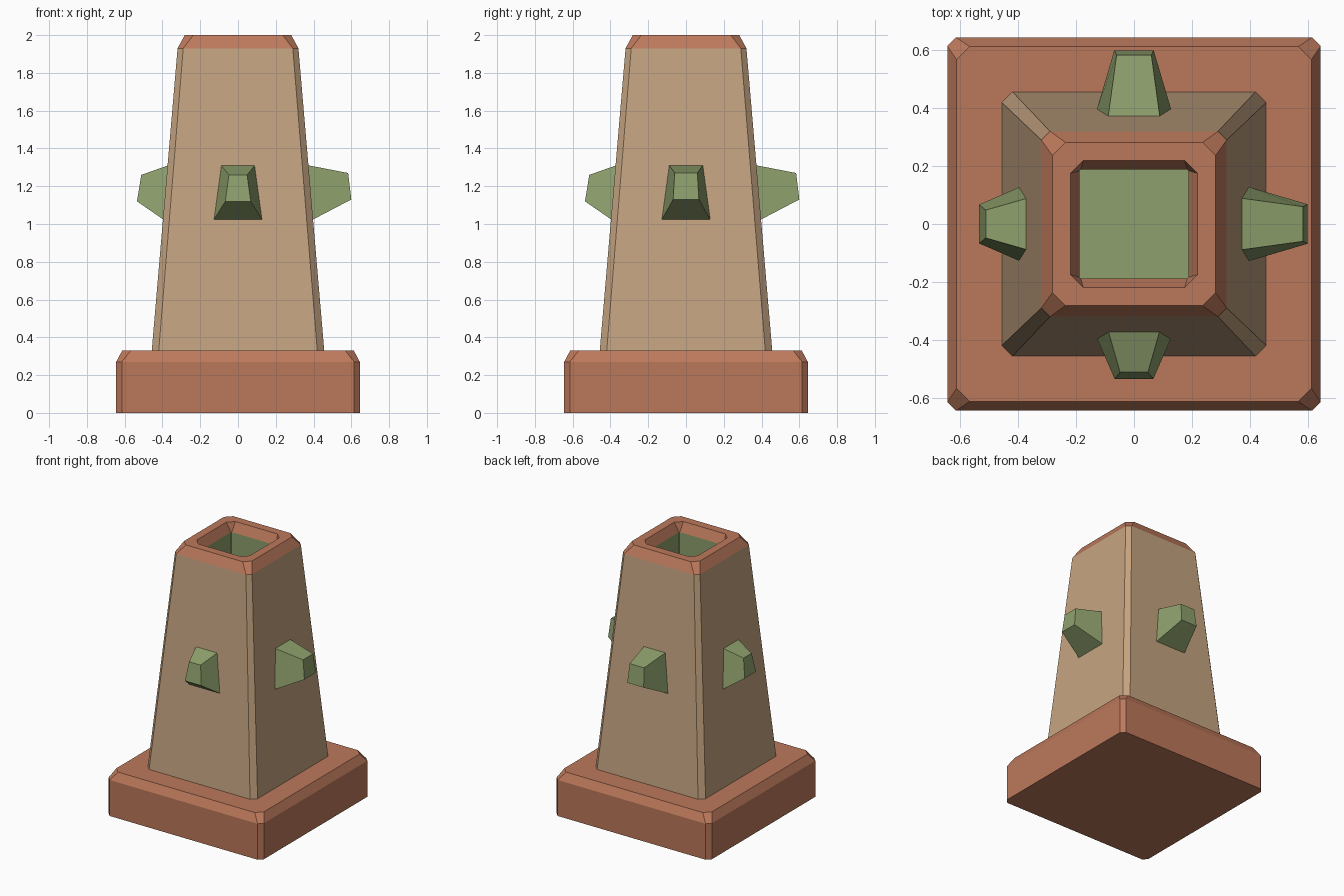
import bpy, bmesh
from math import pi
from mathutils import Matrix

if "Cube" in bpy.data.objects:
    bpy.data.objects.remove(bpy.data.objects["Cube"])


def material(name, color):
    m = bpy.data.materials.new(name)
    m.diffuse_color = (*color, 1)
    m.use_nodes = True
    m.node_tree.nodes["Principled BSDF"].inputs["Base Color"].default_value = m.diffuse_color
    return m


CLAY = material("clay", (0.50, 0.19, 0.105))
SAND = material("sand", (0.56, 0.37, 0.22))
GREEN = material("green", (0.27, 0.35, 0.15))


def octagon(h, c, z):
    """Square of half width h with corners cut by c."""
    k = h - c
    return [(x, y, z) for x, y in ((k, -h), (h, -k), (h, k), (k, h),
                                   (-k, h), (-h, k), (-h, -k), (-k, -h))]


def loft(name, rings, mats, segment_mats, cap_mats=(0, 0)):
    """Skin successive rings and cap both ends; one material per segment."""
    bm = bmesh.new()
    vs = [[bm.verts.new(p) for p in r] for r in rings]
    n = len(vs[0])
    for a, b, mi in zip(vs, vs[1:], segment_mats):
        for i in range(n):
            j = (i + 1) % n
            bm.faces.new((a[i], a[j], b[j], b[i])).material_index = mi
    bm.faces.new(vs[0][::-1]).material_index = cap_mats[0]
    bm.faces.new(vs[-1]).material_index = cap_mats[1]
    bmesh.ops.recalc_face_normals(bm, faces=bm.faces)
    me = bpy.data.meshes.new(name)
    bm.to_mesh(me)
    bm.free()
    for m in mats:
        me.materials.append(m)
    ob = bpy.data.objects.new(name, me)
    bpy.context.collection.objects.link(ob)
    return ob


# Chamfered plinth
loft("plinth", [octagon(0.645, 0.03, 0), octagon(0.645, 0.03, 0.27),
                octagon(0.613, 0.045, 0.33)], [CLAY], [0, 0])

# Tapered tower with clay rim and green recess in the top
loft("tower", [octagon(0.457, 0.037, 0.325), octagon(0.32, 0.03, 1.93),
               octagon(0.282, 0.045, 2.0), octagon(0.22, 0.045, 2.0),
               octagon(0.188, 0.004, 1.93), octagon(0.188, 0.004, 1.6)],
     [SAND, CLAY, GREEN], [0, 1, 1, 1, 2], (0, 2))


# Tapered studs, built facing +x then turned to each side
def stud(name, angle, bottom, top):
    root = [(0.39, -0.13, 1.02), (0.39, 0.13, 1.02),
            (0.365, 0.09, 1.312), (0.365, -0.09, 1.312)]
    (xb, wb, zb), (xt, wt, zt) = bottom, top
    tip = [(xb, -wb, zb), (xb, wb, zb), (xt, wt, zt), (xt, -wt, zt)]
    ob = loft(name, [root, tip], [GREEN], [0])
    ob.data.transform(Matrix.Rotation(angle, 4, 'Z'))


LONG = ((0.60, 0.068, 1.13), (0.583, 0.06, 1.27))
SHORT = ((0.535, 0.067, 1.12), (0.512, 0.048, 1.26))
for name, turn, size in (("right_stud", 0, LONG), ("back_stud", 1, LONG),
                         ("left_stud", 2, SHORT), ("front_stud", 3, SHORT)):
    stud(name, turn * pi / 2, *size)
